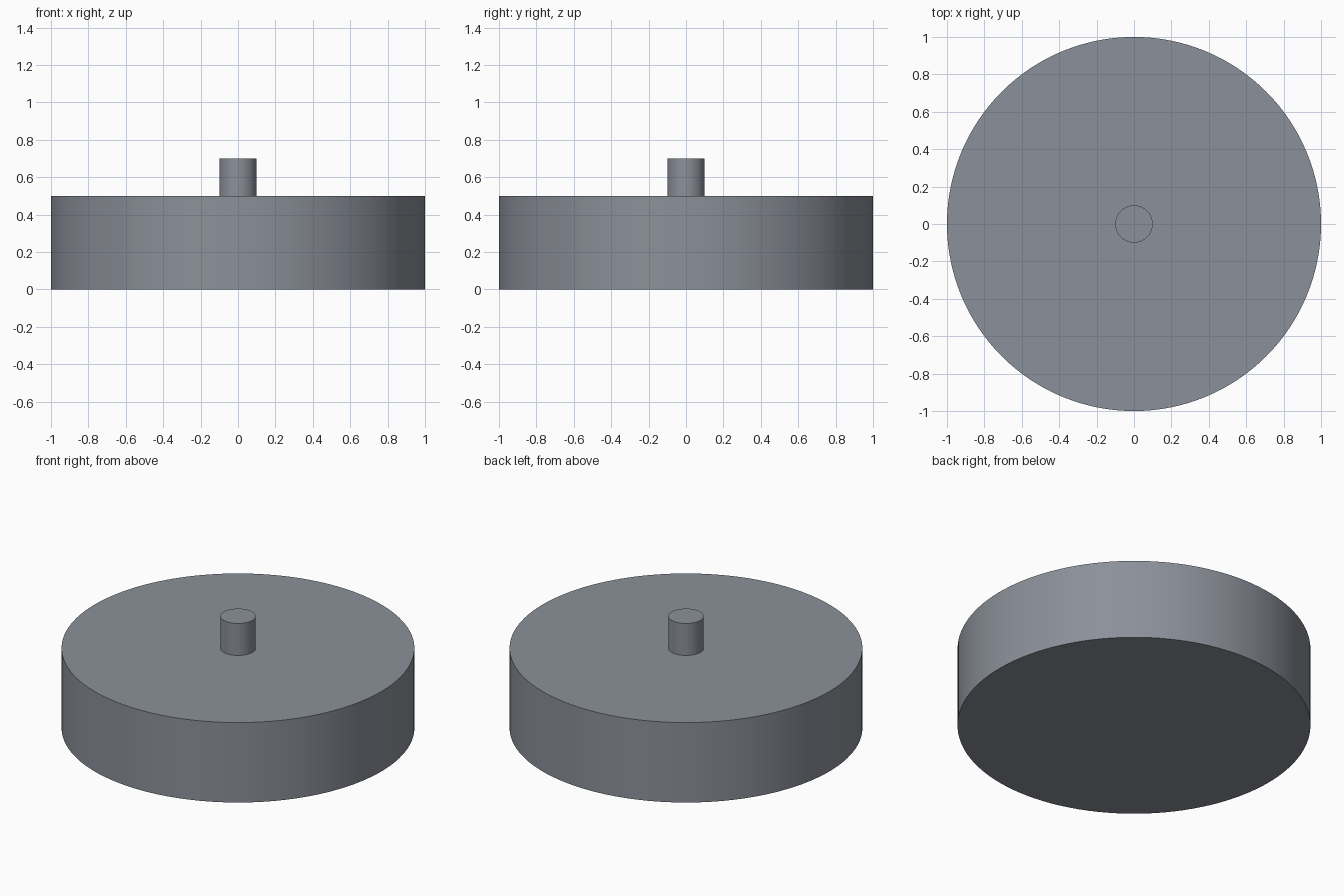
import bpy
import math

if "Cube" in bpy.data.objects:
    bpy.data.objects.remove(bpy.data.objects["Cube"])

slate = bpy.data.materials.new("slate_grey")
slate.diffuse_color = (0.26, 0.28, 0.32, 1.0)
slate.use_nodes = True
slate.node_tree.nodes["Principled BSDF"].inputs["Base Color"].default_value = slate.diffuse_color


def cylinder(name, radius, bottom, top, sides):
    bpy.ops.mesh.primitive_cylinder_add(
        vertices=sides, radius=radius, depth=top - bottom,
        location=(0, 0, (bottom + top) / 2))
    obj = bpy.context.object
    obj.name = name
    obj.data.materials.append(slate)
    bpy.ops.object.shade_smooth_by_angle(angle=math.radians(30))
    return obj


# Wide round body
cylinder("disc_body", 1.0, 0.0, 0.5, 128)

# Small peg standing on the centre of the top face
cylinder("centre_peg", 0.1, 0.5, 0.7, 64)
